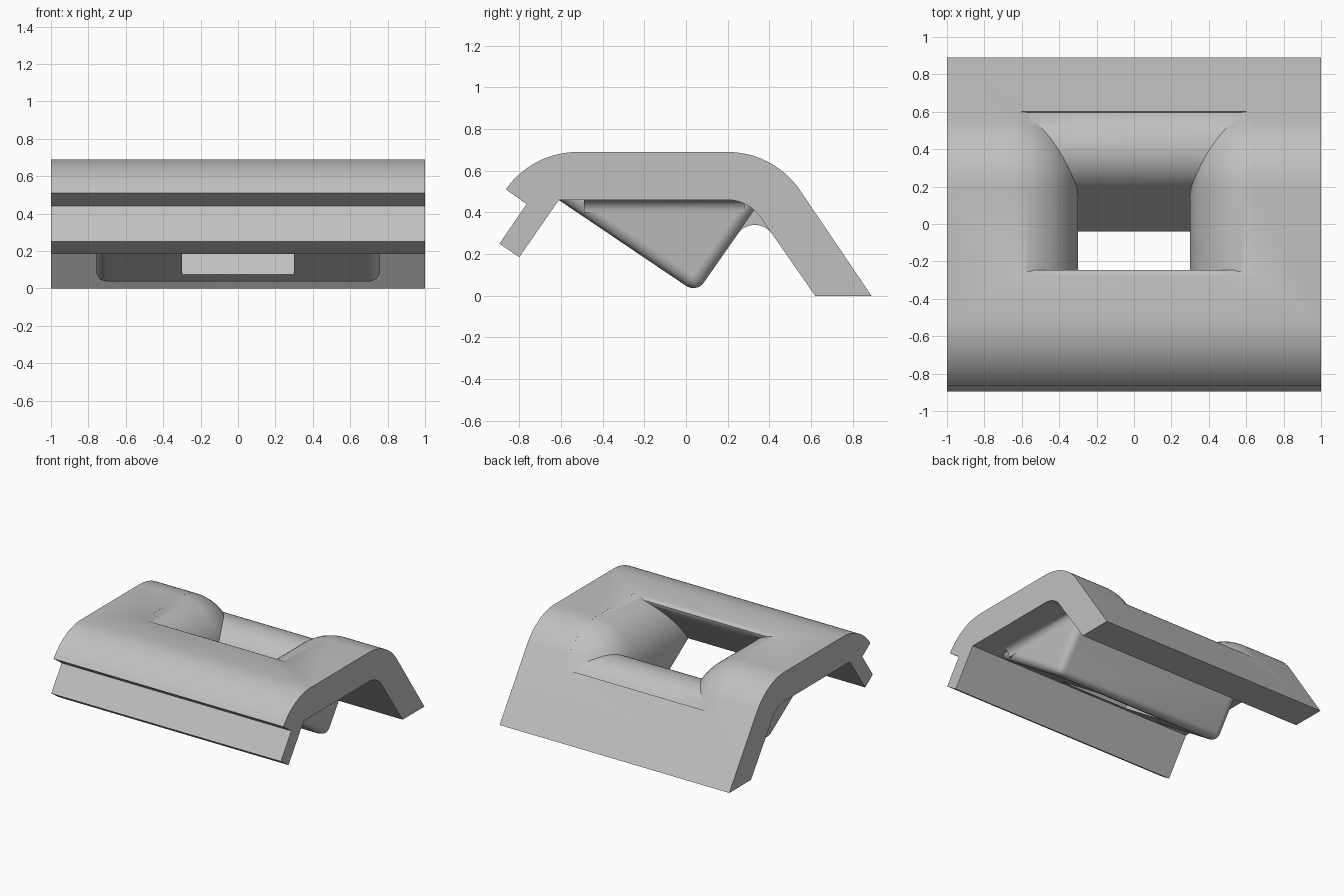
import bpy
import bmesh
from math import sin, cos, radians

cube = bpy.data.objects.get("Cube")
if cube:
    bpy.data.objects.remove(cube, do_unlink=True)

grey = bpy.data.materials.new("plain grey")
grey.use_nodes = True
grey.diffuse_color = (0.53, 0.53, 0.53, 1)
grey.node_tree.nodes["Principled BSDF"].inputs["Base Color"].default_value = (0.53, 0.53, 0.53, 1)


def finish(bm, name):
    bmesh.ops.recalc_face_normals(bm, faces=bm.faces)
    mesh = bpy.data.meshes.new(name)
    bm.to_mesh(mesh)
    bm.free()
    mesh.materials.append(grey)
    obj = bpy.data.objects.new(name, mesh)
    bpy.context.collection.objects.link(obj)
    return obj


def prism_mesh(pts, a, b, axis="x"):
    """Extrude a profile (y, z) along x, or (x, z) along y."""
    bm = bmesh.new()
    rings = []
    for s in (a, b):
        rings.append([bm.verts.new((s, p, z) if axis == "x" else (p, s, z)) for p, z in pts])
    n = len(pts)
    for i in range(n):
        j = (i + 1) % n
        bm.faces.new((rings[0][i], rings[0][j], rings[1][j], rings[1][i]))
    bm.faces.new(rings[0])
    bm.faces.new(rings[1][::-1])
    return bm


def prism(name, pts, a, b, axis="x"):
    return finish(prism_mesh(pts, a, b, axis), name)


def arc(cy, cz, r, a0, a1, n=14):
    """Arc points; angles in degrees from straight up, positive towards +."""
    angles = [radians(a0 + (a1 - a0) * i / n) for i in range(n + 1)]
    return [(cy + r * sin(t), cz + r * cos(t)) for t in angles]


def boolean(target, other, operation):
    mod = target.modifiers.new("cut", "BOOLEAN")
    mod.operation = operation
    mod.solver = "EXACT"
    mod.object = other
    bpy.context.view_layer.objects.active = target
    bpy.ops.object.modifier_apply(modifier=mod.name)
    bpy.data.objects.remove(other, do_unlink=True)


# Bent shell with stepped front flap
shell = prism(
    "folded_shell",
    [(0.89, 0), (0.62, 0)]
    + arc(0.2, 0.27, 0.19, 55, 0)
    + [(-0.61, 0.46), (-0.8, 0.185), (-0.895, 0.25), (-0.765, 0.44)]
    + arc(-0.52, 0.27, 0.42, -55, 0)
    + arc(0.2, 0.27, 0.42, 0, 55),
    -1, 1)

# Wedge pouch below, with rounded edges
bm = prism_mesh([(-0.655, 0.4895), (0.0507, 0.0138), (0.368, 0.468), (0.3, 0.55), (-0.55, 0.55)], -0.76, 0.76)
soft = []
for e in bm.edges:
    m = (e.verts[0].co + e.verts[1].co) / 2
    low = min(v.co.z for v in e.verts) < 0.02
    if low:
        soft.append(e)
bmesh.ops.bevel(bm, geom=soft, offset=0.06, offset_type="OFFSET", segments=8, profile=0.5, affect="EDGES")
boolean(shell, finish(bm, "pouch"), "UNION")

# Fillet between pouch and rear leg
boolean(shell, prism("rear_fillet", arc(0.3305, 0.24, 0.1, -55, 55)
                     + [(0.5, 0.36), (0.36, 0.47), (0.28, 0.47), (0.2, 0.31)], -0.715, 0.715), "UNION")

# Coves where the pouch sides meet the shell
for s in (-1, 1):
    cove = [(0.82 - 0.06 * sin(radians(t)), 0.40 + 0.06 * cos(radians(t))) for t in range(0, 91, 15)]
    pts = [(0.68, 0.5), (0.83, 0.5), (0.83, 0.461)] + cove + [(0.68, 0.40)]
    boolean(shell, prism("cove", [(s * x, z) for x, z in pts], -0.49, 0.28, "y"), "UNION")

# Slot profile: overhanging front lip, sloped rear wall, rounded rear ridge
slot = ([(-0.285, 0.9), (-0.275, 0.691), (-0.258, 0.684), (-0.247, 0.67), (-0.252, 0.65),
         (-0.53, 0.25), (-0.1, -0.011)]
        + arc(0.399, 0.28, 0.24, -55, 55) + [(0.9, 0.9)])

# Flared upper opening that follows the shell curve
half = [(0.66, -0.1)]
for i in range(15):
    t = radians(2 + 86 * i / 14)
    half.append((0.65 - 0.35 * sin(t), 0.35 - 0.35 * cos(t)))
section = half + [(-w, d) for w, d in reversed(half)]
stations = [(-0.6, 0.27, 0, 0)] + [(0.2, 0.27, 55 * i / 14, 0) for i in range(15)] + [(0.2, 0.27, 55, 0.4)]
bm = bmesh.new()
rings = []
for cy, cz, deg, run in stations:
    a = radians(deg)
    ring = []
    for w, d in section:
        r = 0.42 - d
        ring.append(bm.verts.new((w, cy + r * sin(a) + run * cos(a), cz + r * cos(a) - run * sin(a))))
    rings.append(ring)
n = len(section)
for r0, r1 in zip(rings, rings[1:]):
    for i in range(n):
        j = (i + 1) % n
        bm.faces.new((r0[i], r0[j], r1[j], r1[i]))
bm.faces.new(rings[0])
bm.faces.new(rings[-1][::-1])
flare = finish(bm, "flare_cutter")
boolean(flare, prism("slot_limit", slot, -0.9, 0.9), "INTERSECT")
boolean(shell, flare, "DIFFERENCE")

# Straight through opening
boolean(shell, prism("slot_cutter", slot, -0.3, 0.3), "DIFFERENCE")

# Smooth curved faces, keep sharp edges
bpy.ops.object.select_all(action="DESELECT")
shell.select_set(True)
bpy.context.view_layer.objects.active = shell
bpy.ops.object.shade_smooth_by_angle(angle=radians(30))
